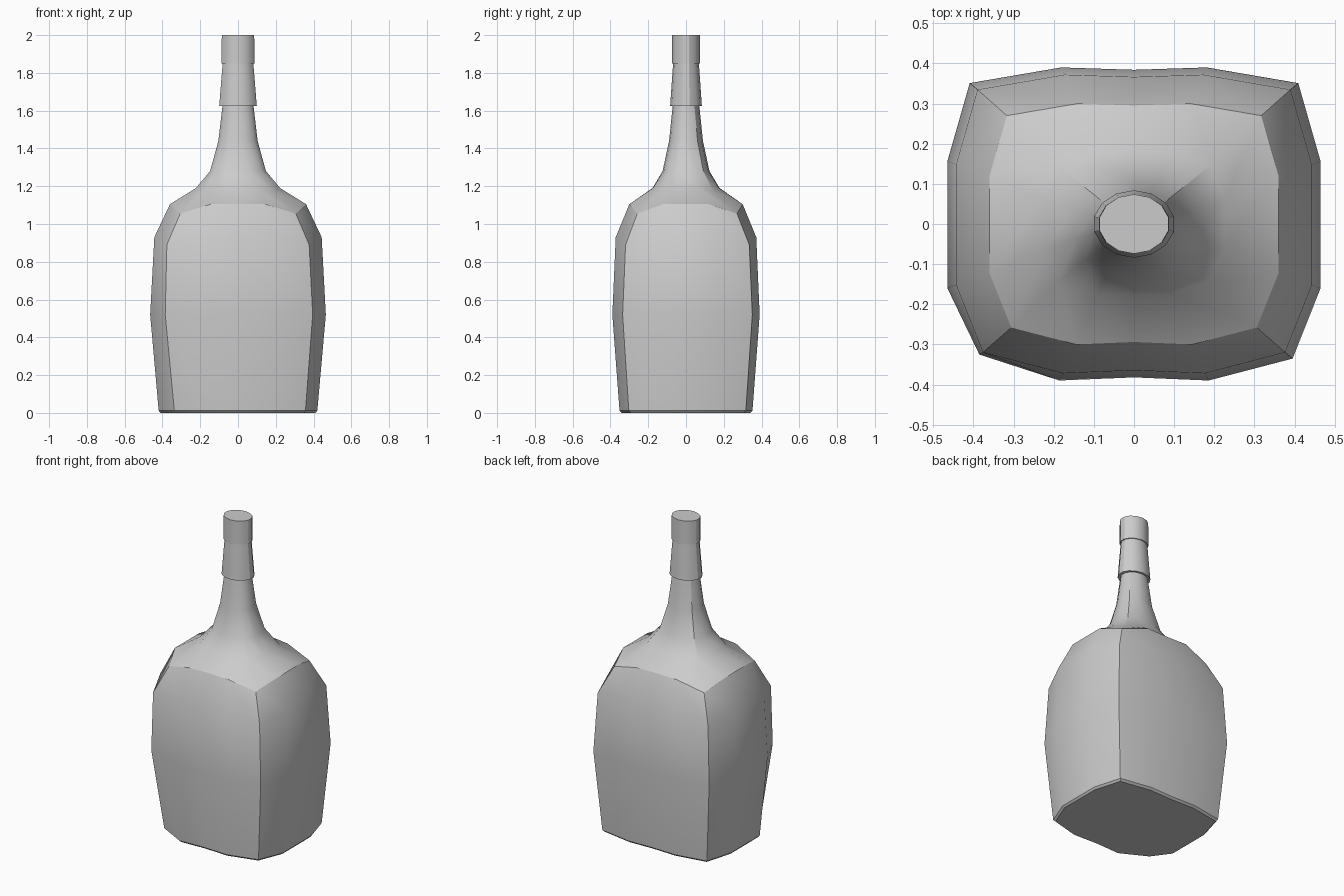
import bpy, bmesh, math

cube = bpy.data.objects.get("Cube")
if cube:
    bpy.data.objects.remove(cube, do_unlink=True)

grey = bpy.data.materials.new("plain_grey")
grey.use_nodes = True
grey.diffuse_color = (0.6, 0.6, 0.6, 1)
grey.node_tree.nodes["Principled BSDF"].inputs["Base Color"].default_value = (0.6, 0.6, 0.6, 1)

# Half of the squarish body section, from back centre to front centre
HALF = [(0, 0.985), (0.39, 1), (0.88, 0.9), (1, 0.4),
        (1, -0.41), (0.85, -0.86), (0.4, -1), (0, -0.98)]
SECTION = HALF + [(-x, y) for x, y in HALF[-2:0:-1]]
SIDES = len(SECTION)


def ring(bm, z, rx, ry, square, dip=0):
    """One cross-section, blended from oval to square; dip lowers the corners."""
    verts = []
    for i, (sx, sy) in enumerate(SECTION):
        a = 2 * math.pi * i / SIDES
        x = square * sx + (1 - square) * math.sin(a)
        y = square * sy + (1 - square) * math.cos(a)
        corner = i in (2, 5, 9, 12)
        verts.append(bm.verts.new((rx * x, ry * y, z - dip * corner)))
    return verts


def loft(name, levels, adjust=None):
    """Skin a stack of cross-sections and close both ends."""
    bm = bmesh.new()
    rings = [ring(bm, *lv) for lv in levels]
    if adjust:
        adjust(rings)
    for low, high in zip(rings, rings[1:]):
        for i in range(SIDES):
            j = (i + 1) % SIDES
            bm.faces.new((low[i], low[j], high[j], high[i]))
    bm.faces.new(rings[0])
    bm.faces.new(rings[-1])
    bmesh.ops.recalc_face_normals(bm, faces=bm.faces)
    mesh = bpy.data.meshes.new(name)
    bm.to_mesh(mesh)
    bm.free()
    mesh.materials.append(grey)
    obj = bpy.data.objects.new(name, mesh)
    bpy.context.collection.objects.link(obj)
    bpy.ops.object.select_all(action='DESELECT')
    obj.select_set(True)
    bpy.context.view_layer.objects.active = obj
    bpy.ops.object.shade_smooth_by_angle(angle=math.radians(30))
    return obj


def worn_corner(rings):
    """Flatten the lower front corner on the -x side."""
    for r, (dx, dy) in zip(rings, ((0.02, 0.04), (0.02, 0.04), (0.01, 0.01))):
        r[9].co.x += dx
        r[9].co.y += dy


# Body, shoulders and neck: z, half width, half depth, squareness, corner dip
loft("bottle_body", [
    (0.0, 0.41, 0.34, 1),
    (0.012, 0.42, 0.352, 1),
    (0.52, 0.465, 0.39, 1),
    (0.93, 0.443, 0.372, 1, 0.04),
    (1.105, 0.36, 0.3, 1, 0.05),
    (1.19, 0.225, 0.18, 0.7, 0.02),
    (1.28, 0.15, 0.125, 0.4),
    (1.44, 0.106, 0.09, 0.2),
    (1.66, 0.08, 0.067, 0),
], worn_corner)

# Tapered sleeve below the cap
loft("neck_sleeve", [(1.625, 0.102, 0.084, 0), (1.855, 0.083, 0.068, 0)])

# Cap
loft("cap", [(1.85, 0.09, 0.074, 0), (2.0, 0.088, 0.074, 0)])
